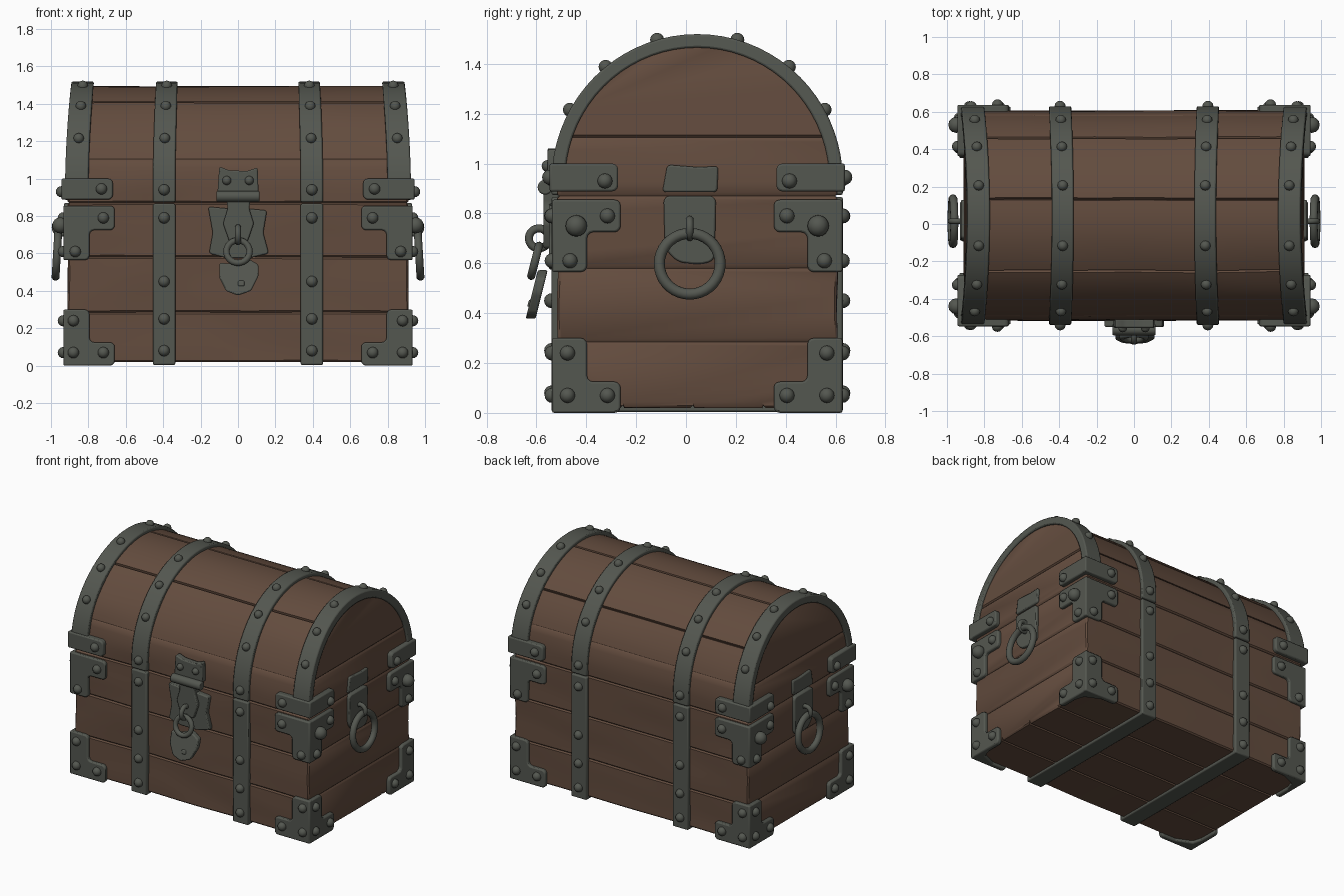
import bpy, bmesh, math
from mathutils import Vector, Matrix, noise

if "Cube" in bpy.data.objects:
    bpy.data.objects.remove(bpy.data.objects["Cube"])

SHIFT = 0.045             # the box sits slightly back because the lock sticks out
HALF_Y, SPRING, RISE = 0.56, 0.93, 0.565
END_X, SEAM = 0.91, 0.87
made = []


def material(name, rgb):
    m = bpy.data.materials.new(name)
    m.use_nodes = True
    m.diffuse_color = (*rgb, 1)
    bsdf = m.node_tree.nodes["Principled BSDF"]
    bsdf.inputs["Base Color"].default_value = (*rgb, 1)
    bsdf.inputs["Roughness"].default_value = 0.8
    return m


WOOD = material("brown wood", (0.125, 0.072, 0.048))
IRON = material("dark iron", (0.088, 0.095, 0.080))


def finish(name, bm, mat, bevel=0):
    bmesh.ops.recalc_face_normals(bm, faces=bm.faces)
    me = bpy.data.meshes.new(name)
    bm.to_mesh(me)
    bm.free()
    me.materials.append(mat)
    ob = bpy.data.objects.new(name, me)
    ob.location.y = SHIFT
    bpy.context.collection.objects.link(ob)
    if bevel:
        mod = ob.modifiers.new("soft edges", "BEVEL")
        mod.width, mod.segments, mod.limit_method = bevel, 2, "ANGLE"
        mod.angle_limit = 0.7
    made.append(ob)
    return ob


def lean(x, z):
    """Lid ends lean inwards towards the top."""
    return x * (1 - 0.035 * max(0, (z - 0.9) / 0.6) ** 2)


def half(z):
    t = max(0, (z - SPRING) / RISE)
    return HALF_Y * math.sqrt(1 - t * t)


def arch(off, z0, notches=(), steps=36):
    """Outline over the lid from +y to -y, starting at height z0."""
    a0 = math.asin(max(0, z0 - SPRING) / RISE)
    pts = [(a0 + (math.pi - 2 * a0) * i / steps, 0) for i in range(steps + 1)]
    for n in map(math.radians, notches):
        pts = [p for p in pts if abs(p[0] - n) > 0.025]
        pts += [(n - 0.012, 0), (n, -0.014), (n + 0.012, 0)]
    out = [((HALF_Y + off + d) * math.cos(a), SPRING + (RISE + off + d) * math.sin(a))
           for a, d in sorted(pts)]
    if z0 < SPRING:
        out = [(HALF_Y + off, z0)] + out + [(-HALF_Y - off, z0)]
    return out


def loft(name, profile, stations, mat, wobble=0, bevel=0):
    """Sweep a (y, z) profile along x; each station is (x, shrink)."""
    bm = bmesh.new()
    zs = [p[1] for p in profile]
    mid = (min(zs) + max(zs)) / 2
    rings = []
    for x, shrink in stations:
        ring = []
        for y, z in profile:
            y -= math.copysign(min(shrink, abs(y)), y)
            z -= math.copysign(min(shrink, abs(z - mid)), z - mid)
            p = Vector((lean(x, z), y, z))
            if wobble:
                n = noise.noise_vector(Vector((p.x * 2, p.y * 4, p.z * 6)))
                p += Vector((0.6 * n.x, n.y, 0.4 * n.z)) * wobble
            ring.append(bm.verts.new(p))
        rings.append(ring)
    n = len(profile)
    for a, b in zip(rings, rings[1:]):
        for i in range(n):
            bm.faces.new((a[i], a[(i + 1) % n], b[(i + 1) % n], b[i]))
    bm.faces.new(rings[0])
    bm.faces.new(rings[-1])
    return finish(name, bm, mat, bevel)


# Wooden planks: stacked slabs with chamfered rims leave the grooves
c = 0.009
wood_xs = ([(-END_X, c), (-END_X + c, 0)] +
           [(-0.85 + 1.7 * i / 24, 0) for i in range(25)] +
           [(END_X - c, 0), (END_X, c)])


def slab(name, z0, z1, bottom_grooves=()):
    zs = [z0 + c + (z1 - z0 - 2 * c) * i / 6 for i in range(7)]
    right = [(half(z0) - c, z0)] + [(half(z), z) for z in zs] + [(half(z1) - c, z1)]
    left = [(-y, z) for y, z in reversed(right)]
    under = []
    for g in bottom_grooves:
        under += [(g - 0.008, z0), (g, z0 + 0.014), (g + 0.008, z0)]
    loft(name, right + left + under, wood_xs, WOOD, 0.006)


slab("bottom_plank", 0.02, 0.285, (-0.3, -0.02, 0.27))
slab("middle_plank", 0.285, 0.58)
slab("upper_plank", 0.58, SEAM)
slab("lid_side_plank", SEAM, 1.105)
loft("lid_top_planks", arch(0, 1.105, (42, 81, 122)), wood_xs, WOOD, 0.006)

# Iron straps
OUT, IN = 0.024, -0.03
lid_band = arch(OUT, SEAM + 0.004) + arch(IN, SEAM + 0.004)[::-1]
rim_band = arch(OUT, 0.9) + arch(IN, 0.9)[::-1]


def cup(off):
    y, z = HALF_Y + off, 0.028 - off
    return [(y, SEAM - 0.004), (y, 0.45), (y, z), (-y, z), (-y, 0.45), (-y, SEAM - 0.004)]


body_band = cup(OUT) + cup(IN)[::-1]
for s, side in ((1, "left"), (-1, "right")):
    mid_xs = [(s * 0.335, 0), (s * 0.455, 0)]
    loft(f"{side}_lid_strap", lid_band, mid_xs, IRON, bevel=0.008)
    loft(f"{side}_body_strap", body_band, mid_xs, IRON, bevel=0.008)
    loft(f"{side}_end_strap", rim_band, [(s * 0.80, 0), (s * 0.925, 0)], IRON, bevel=0.008)


# Flat iron plates
def add_plate(bm, outline, place, thick, radius=0, sharp_from=9):
    """Extrude a (u, v) outline; place maps (u, v, w) to the model."""
    part = bmesh.new()
    vs = [part.verts.new((u, v, 0)) for u, v in outline]
    part.faces.new(vs)
    if radius:
        bmesh.ops.bevel(part, geom=[v for v in vs if v.co.x < sharp_from], offset=radius,
                        segments=3, profile=0.5, affect="VERTICES")
    ext = bmesh.ops.extrude_face_region(part, geom=part.faces[:])
    for v in ext["geom"]:
        if isinstance(v, bmesh.types.BMVert):
            v.co.z = thick
    for v in part.verts:
        v.co = place(*v.co)
    me = bpy.data.meshes.new("part")
    part.to_mesh(me)
    part.free()
    bm.from_mesh(me)
    bpy.data.meshes.remove(me)


def plate(name, outline, place, thick, radius=0):
    bm = bmesh.new()
    add_plate(bm, outline, place, thick, radius)
    return finish(name, bm, IRON, 0.007)


def ell(edge, z_in, z_leg, z_end):
    """L shape: arm at the z_in side, leg along the chest edge to z_end."""
    return [(edge, z_in), (edge - 0.275, z_in), (edge - 0.275, z_leg),
            (edge - 0.14, z_leg), (edge - 0.14, z_end), (edge, z_end)]


def strip(edge, z0, z1):
    return [(edge, z0), (edge - 0.275, z0), (edge - 0.275, z1), (edge, z1)]


studs = []                # (position, radius)
for sx in (1, -1):
    for sy in (1, -1):
        tag = ("left" if sx > 0 else "right") + ("_back" if sy > 0 else "_front")
        along = lambda u, v, w: (sx * u, sy * (0.548 + w), v)
        across = lambda u, v, w: (sx * (0.9 + w), sy * u, v)
        below = lambda u, v, w: (sx * u, sy * v, w)
        for name, shape, args, t in (("lower_corner", ell, (0, 0.125, 0.3), 0.034),
                                     ("upper_corner", ell, (0.855, 0.725, 0.565), 0.034),
                                     ("lid_corner", strip, (0.888, 1.0), 0.044)):
            bm = bmesh.new()
            ex, ey = 0.9 + t, 0.548 + t
            add_plate(bm, shape(ex, *args), along, t, 0.025, ex - 0.01)
            add_plate(bm, shape(ey, *args), across, t, 0.025, ey - 0.01)
            if name == "lower_corner":
                add_plate(bm, [(ex, ey), (0.70, ey), (0.88, 0.50), (ex, 0.32)], below, 0.03)
            finish(f"{tag}_{name}", bm, IRON, 0.008)
        # Studs on the corner plates, with one large knob on each end
        for u, v in ((0.88, 0.07), (0.88, 0.24), (0.72, 0.07), (0.72, 0.79), (0.87, 0.61)):
            studs.append((along(u, v, 0.034), 0.03))
            studs.append((across(u - 0.36, v, 0.034), 0.03))
        studs.append((along(0.73, 0.945, 0.044), 0.03))
        studs.append((across(0.37, 0.93, 0.044), 0.03))
        studs.append((across(0.485, 0.75, 0.05), 0.043))
        # Studs on the straps
        for z in (0.08, 0.25, 0.45, 0.79, 0.94):
            studs.append(((sx * 0.395, sy * (HALF_Y + OUT), z), 0.03))
        for deg in (29, 51, 74):
            a = math.radians(deg)
            y, z = (HALF_Y + OUT) * math.cos(a), SPRING + (RISE + OUT) * math.sin(a)
            for x in (0.395, 0.86):
                studs.append(((sx * lean(x, z), sy * y, z), 0.028))

bm = bmesh.new()
for pos, r in studs:
    bmesh.ops.create_uvsphere(bm, u_segments=12, v_segments=8, radius=r,
                              matrix=Matrix.Translation(pos))
finish("studs", bm, IRON)


def ring(name, loc, rot, major, minor):
    bpy.ops.mesh.primitive_torus_add(location=Vector(loc) + Vector((0, SHIFT, 0)), rotation=rot,
                                     major_segments=36, minor_segments=10,
                                     major_radius=major, minor_radius=minor)
    ob = bpy.context.object
    ob.name = name
    ob.data.materials.append(IRON)
    made.append(ob)


# Ring handles on both ends
Q = math.pi / 2
for s, side in ((1, "left"), (-1, "right")):
    out = lambda u, v, w: (s * (0.895 + w), u - 0.03, v)
    plate(f"{side}_handle_lid_plate", [(-0.11, 0.885), (0.11, 0.885), (0.115, 0.99),
          (0.04, 0.985), (-0.09, 0.995)], out, 0.03, 0.015)
    plate(f"{side}_handle_plate", [(-0.105, 0.87), (0.105, 0.87), (0.1, 0.61),
          (0.04, 0.595), (-0.05, 0.605), (-0.1, 0.66)], out, 0.035, 0.025)
    ring(f"{side}_handle_staple", (s * 0.945, -0.03, 0.74), (Q, 0, 0), 0.036, 0.015)
    ring(f"{side}_handle_ring", (s * 0.968, -0.03, 0.598), (0, Q - s * 0.06, 0), 0.122, 0.022)

# Hasp, lock plate and padlock on the front
front = lambda u, v, w: (u, -0.555 - w, v)
plate("hasp_top_plate", [(-0.11, 0.92), (0.11, 0.92), (0.105, 1.06), (0.05, 1.04),
      (-0.05, 1.045), (-0.1, 1.065)], front, 0.045, 0.012)
plate("lock_plate", [(-0.16, 0.85), (-0.05, 0.84), (0.05, 0.84), (0.155, 0.83), (0.135, 0.71),
      (0.165, 0.6), (0.06, 0.575), (-0.06, 0.575), (-0.155, 0.6), (-0.135, 0.71)],
      front, 0.04, 0.015)
plate("hasp_tongue", [(-0.065, 0.92), (0.07, 0.92), (0.06, 0.84), (0.085, 0.76), (0.05, 0.66),
      (-0.045, 0.66), (-0.08, 0.76), (-0.055, 0.84)], front, 0.062, 0.012)
bm = bmesh.new()
bmesh.ops.create_cone(bm, cap_ends=True, segments=16, radius1=0.03, radius2=0.03, depth=0.23,
                      matrix=Matrix.Translation((0, -0.61, 0.905)) @ Matrix.Rotation(Q, 4, "Y"))
for x in (-0.06, 0.06):
    bmesh.ops.create_uvsphere(bm, u_segments=12, v_segments=8, radius=0.024,
                              matrix=Matrix.Translation((x, -0.6, 0.99)))
finish("hasp_hinge", bm, IRON, 0.006)
ring("lock_staple", (0, -0.635, 0.70), (0, Q, 0), 0.04, 0.016)
ring("padlock_shackle", (0, -0.65, 0.61), (Q - 0.25, 0, 0), 0.062, 0.017)
hang = lambda u, v, w: (u, -0.6 - (0.57 - v) * 0.25 - w, v)
plate("padlock", [(-0.1, 0.55), (-0.1, 0.47), (-0.065, 0.4), (0, 0.375), (0.07, 0.4),
      (0.11, 0.48), (0.11, 0.54), (0.05, 0.575), (-0.04, 0.545)], hang, 0.04, 0.012)
plate("padlock_keyhole_boss", [(0, 0.425), (0.035, 0.425), (0.035, 0.455), (0, 0.455)],
      hang, 0.046, 0.008)

# Smooth shading with sharp edges kept
bpy.ops.object.select_all(action="DESELECT")
for ob in made:
    ob.select_set(True)
bpy.context.view_layer.objects.active = made[0]
bpy.ops.object.shade_smooth_by_angle(angle=0.7)
